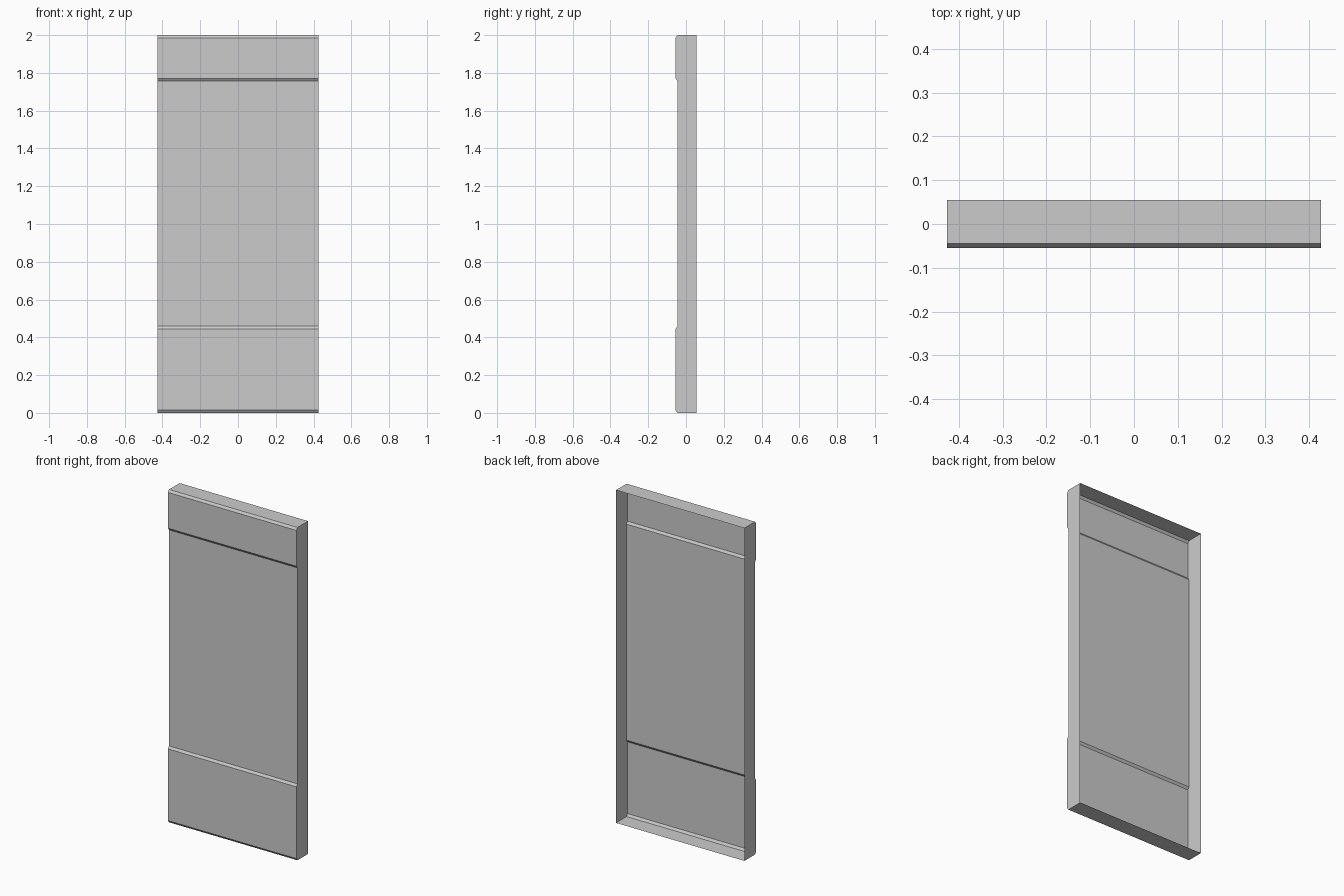
import bpy
import bmesh

if "Cube" in bpy.data.objects:
    bpy.data.objects.remove(bpy.data.objects["Cube"])

HALF_W = 0.427
FRONT, MID, BACK = -0.055, -0.045, 0.055
BEVEL = 0.014


def raised_band(z0, z1):
    # (y, z) outline of one bevelled band standing out from the front
    return [(MID, z0), (FRONT, z0 + BEVEL), (FRONT, z1 - BEVEL), (MID, z1)]


# Side profile: back edge, lower band, upper band, back edge
profile = ([(BACK, 0.0)] + raised_band(0.0, 0.459)
           + raised_band(1.757, 2.0) + [(BACK, 2.0)])

bm = bmesh.new()
right, left = [[bm.verts.new((x, y, z)) for y, z in profile]
               for x in (HALF_W, -HALF_W)]

# Front, top and bottom skin; the back stays open
for i in range(len(profile) - 1):
    bm.faces.new((left[i], left[i + 1], right[i + 1], right[i]))

# Side walls
bm.faces.new(right)
bm.faces.new(left[::-1])
bm.normal_update()

# Orient the open shell outward, judged by the bottom face
bmesh.ops.recalc_face_normals(bm, faces=bm.faces[:])
bm.faces.ensure_lookup_table()
if bm.faces[0].normal.z > 0:
    bmesh.ops.reverse_faces(bm, faces=bm.faces[:])

mesh = bpy.data.meshes.new("door_panel")
bm.to_mesh(mesh)
bm.free()
panel = bpy.data.objects.new("door_panel", mesh)
bpy.context.collection.objects.link(panel)
